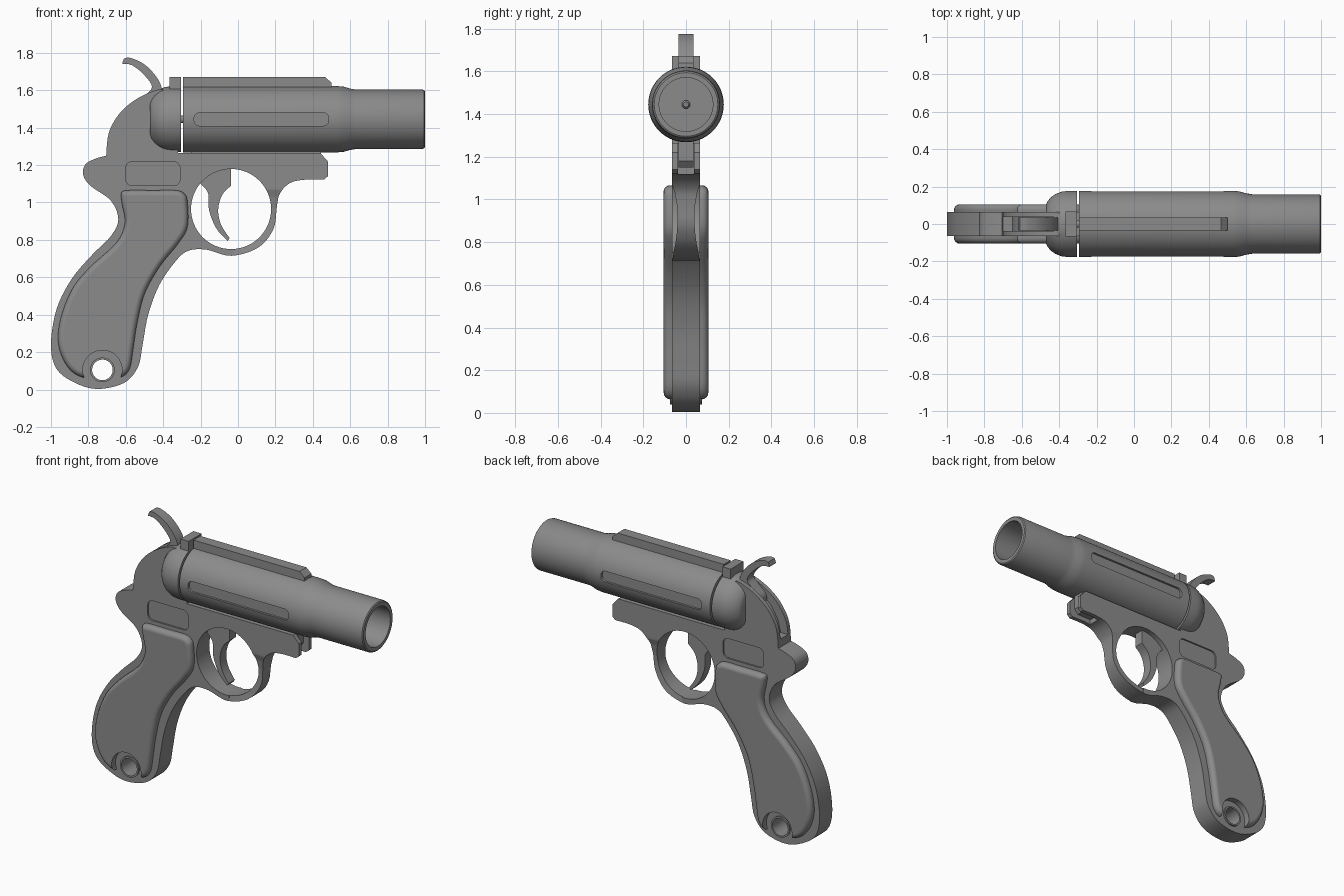
import bpy, bmesh, math
from mathutils import Vector, Matrix

if "Cube" in bpy.data.objects:
    bpy.data.objects.remove(bpy.data.objects["Cube"])

AXIS_Z = 1.445
steel = bpy.data.materials.new("dark_grey")
steel.diffuse_color = (.26, .26, .26, 1)
steel.use_nodes = True
steel.node_tree.nodes["Principled BSDF"].inputs["Base Color"].default_value = steel.diffuse_color


def spline(pts, n=5):
    """Closed smooth outline through pts; a repeated point makes a sharp corner."""
    out, k = [], len(pts)
    P = [Vector(p) for p in pts]
    for i in range(k):
        a, b, c, d = P[i - 1], P[i], P[(i + 1) % k], P[(i + 2) % k]
        if (b - c).length < 1e-6:
            continue
        for j in range(n):
            t = j / n
            out.append(0.5 * (2 * b + (c - a) * t + (2 * a - 5 * b + 4 * c - d) * t * t
                              + (3 * b - a - 3 * c + d) * t ** 3))
    return out


def finish(bm, name):
    bmesh.ops.recalc_face_normals(bm, faces=bm.faces[:])
    me = bpy.data.meshes.new(name)
    bm.to_mesh(me)
    bm.free()
    me.materials.append(steel)
    ob = bpy.data.objects.new(name, me)
    bpy.context.collection.objects.link(ob)
    return ob


def plate(name, pts, y0, y1):
    """Extrude an x-z outline from y0 to y1."""
    bm = bmesh.new()
    f = bm.faces.new([bm.verts.new((p[0], y0, p[1])) for p in pts])
    r = bmesh.ops.extrude_face_region(bm, geom=[f])
    vs = [v for v in r["geom"] if isinstance(v, bmesh.types.BMVert)]
    bmesh.ops.translate(bm, vec=(0, y1 - y0, 0), verts=vs)
    return finish(bm, name)


def lathe(name, prof, n=64):
    """Revolve a closed (x, radius) profile about the barrel axis."""
    bm = bmesh.new()
    rings = [[bm.verts.new((x, r * math.cos(2 * math.pi * i / n),
                            AXIS_Z + r * math.sin(2 * math.pi * i / n))) for i in range(n)]
             for x, r in prof]
    for k in range(len(rings)):
        a, b = rings[k - 1], rings[k]
        for i in range(n):
            j = (i + 1) % n
            bm.faces.new((a[i], a[j], b[j], b[i]))
    bmesh.ops.remove_doubles(bm, verts=bm.verts[:], dist=1e-5)
    return finish(bm, name)


def circle(x, z, r, n=48):
    return [(x + r * math.cos(2 * math.pi * i / n), z + r * math.sin(2 * math.pi * i / n))
            for i in range(n)]


def rounded_rect(x0, x1, z0, z1, r, n=6):
    out = []
    for k, (cx, cz) in enumerate([(x1 - r, z1 - r), (x0 + r, z1 - r), (x0 + r, z0 + r), (x1 - r, z0 + r)]):
        for i in range(n + 1):
            a = math.pi / 2 * (k + i / n)
            out.append((cx + r * math.cos(a), cz + r * math.sin(a)))
    return out


def apply(ob, mod):
    bpy.context.view_layer.objects.active = ob
    bpy.ops.object.modifier_apply(modifier=mod.name)


def cut(ob, cutter):
    m = ob.modifiers.new("cut", "BOOLEAN")
    m.operation, m.solver, m.object = "DIFFERENCE", "EXACT", cutter
    apply(ob, m)
    bpy.data.objects.remove(cutter)


def bevel(ob, width, seg):
    m = ob.modifiers.new("bevel", "BEVEL")
    m.width, m.segments, m.limit_method = width, seg, "ANGLE"
    m.angle_limit = math.radians(50)
    m.use_clamp_overlap = False
    apply(ob, m)


# Frame with grip core and trigger guard
frame = plate("frame", spline([
    (-.32, 1.265), (-.32, 1.265), (-.32, 1.55), (-.32, 1.55), (-.40, 1.603), (-.40, 1.603),
    (-.44, 1.60), (-.54, 1.555), (-.63, 1.48), (-.69, 1.375), (-.705, 1.25), (-.705, 1.25),
    (-.76, 1.235), (-.815, 1.205), (-.828, 1.15), (-.79, 1.09), (-.68, 1.01), (-.64, .91),
    (-.68, .82), (-.78, .72), (-.89, .59), (-.97, .43), (-1.0, .24), (-.97, .11), (-.87, .035),
    (-.75, .003), (-.61, .035), (-.535, .12), (-.51, .24), (-.48, .40), (-.42, .56), (-.33, .69),
    (-.265, .742), (-.17, .748), (-.035, .715), (.11, .76), (.19, .86), (.208, .98), (.225, 1.05),
    (.28, 1.105), (.36, 1.122), (.46, 1.122), (.46, 1.122), (.48, 1.14), (.48, 1.14),
    (.48, 1.22), (.48, 1.22), (.44, 1.265), (.44, 1.265)]), -.065, .065)
cut(frame, plate("guard_hole", circle(-.037, .965, .214, 64), -.2, .2))
cut(frame, plate("lanyard_hole", circle(-.725, .105, .055), -.2, .2))
cut(frame, plate("hammer_slot", [
    (-.415, 1.7), (-.8, 1.7), (-.8, 1.3), (-.65, 1.3), (-.63, 1.38), (-.58, 1.46),
    (-.5, 1.53), (-.415, 1.55)], -.038, .038))
cut(frame, plate("front_slot", [(.32, 1.05), (.6, 1.05), (.6, 1.4), (.32, 1.4)], -.037, .037))
for s in (-1, 1):
    ys = sorted((s * .055, s * .2))
    cut(frame, plate("side_recess", rounded_rect(-.60, -.31, 1.09, 1.218, .035), *ys))
    # Waist thinning the front of the guard (y-z profile swept along x)
    waist = plate("guard_waist", [
        (.2, .69), (.067, .69), (.06, .74), (.05, .79), (.042, .85), (.039, .91), (.042, .97),
        (.052, 1.03), (.067, 1.075), (.2, 1.075)], 0, .4)
    waist.data.transform(Matrix(((0, 1, 0, -.02), (s, 0, 0, 0), (0, 0, 1, 0), (0, 0, 0, 1))))
    if s > 0:
        waist.data.flip_normals()
    cut(frame, waist)

# Grip panels
grip = plate("grip_panels", spline([
    (-.625, 1.05), (-.59, 1.065), (-.45, 1.065), (-.33, 1.065), (-.285, 1.045), (-.27, 1.0),
    (-.27, .87), (-.32, .78), (-.42, .655), (-.50, .51), (-.54, .35), (-.56, .22), (-.58, .11),
    (-.63, .065), (-.725, .065), (-.83, .065), (-.91, .12), (-.96, .24), (-.948, .38),
    (-.885, .54), (-.79, .655), (-.65, .785), (-.605, .89), (-.62, .99)]), -.105, .105)
bevel(grip, .03, 4)
cut(grip, plate("boss_cut", circle(-.725, .105, .105), -.3, .3))

# Lanyard boss
boss = plate("lanyard_boss", circle(-.725, .105, .066), -.075, .075)
cut(boss, plate("boss_hole", circle(-.725, .105, .055), -.2, .2))

# Barrel tube with side flutes
barrel = lathe("barrel", [
    (-.294, .126), (-.294, .177), (.53, .177), (.565, .174), (.60, .164), (.63, .159),
    (.985, .159), (.995, .156), (1.0, .149), (1.0, .126)])
for s in (-1, 1):
    ys = sorted((s * .160, s * .3))
    cut(barrel, plate("flute", rounded_rect(-.235, .485, 1.41, 1.48, .03), *ys))

# Breech block and firing pin
breech = lathe("breech", [
    (-.47, 0), (-.47, .105), (-.462, .122), (-.445, .142), (-.42, .160), (-.39, .172),
    (-.36, .176), (-.306, .176), (-.306, 0)])
pin = lathe("firing_pin", [(-.32, 0), (-.32, .02), (-.29, .02), (-.28, .012), (-.28, 0)], 16)

# Sight rib and rear sight block
rib = plate("sight_rib", [(-.294, 1.60), (.50, 1.60), (.50, 1.64), (.465, 1.672), (-.294, 1.672)],
            -.035, .035)
sight = plate("rear_sight", [(-.365, 1.59), (-.306, 1.59), (-.306, 1.672), (-.365, 1.672)], -.066, .066)

# Hinge lug under the barrel
lug = plate("hinge_lug", [(.25, 1.15), (.42, 1.15), (.445, 1.18), (.445, 1.28), (.25, 1.28)], -.034, .034)
hinge = plate("barrel_lug", [(-.25, 1.24), (.42, 1.24), (.42, 1.30), (-.25, 1.30)], -.034, .034)

# Hammer
hammer = plate("hammer", spline([
    (-.40, 1.50), (-.40, 1.50), (-.405, 1.60), (-.435, 1.67), (-.50, 1.738), (-.575, 1.773),
    (-.61, 1.77), (-.61, 1.77), (-.62, 1.742), (-.62, 1.742), (-.57, 1.735), (-.51, 1.69),
    (-.46, 1.62), (-.50, 1.57), (-.55, 1.52), (-.55, 1.45), (-.55, 1.45)]), -.034, .034)

# Trigger
trigger = plate("trigger", spline([
    (-.037, 1.20), (-.037, 1.20), (-.037, 1.09), (-.037, 1.09), (-.085, 1.04), (-.106, .96),
    (-.09, .88), (-.045, .81), (-.045, .81), (-.055, .795), (-.055, .795), (-.115, .86),
    (-.155, .96), (-.16, 1.05), (-.20, 1.10), (-.20, 1.10), (-.20, 1.20), (-.20, 1.20)]), -.032, .032)

# Smooth shading with sharp edges kept
bpy.ops.object.select_all(action="DESELECT")
for ob in bpy.context.collection.objects:
    ob.select_set(True)
bpy.context.view_layer.objects.active = frame
bpy.ops.object.shade_smooth_by_angle(angle=math.radians(32))
grip.modifiers.new("flat_faces", "WEIGHTED_NORMAL").keep_sharp = True
